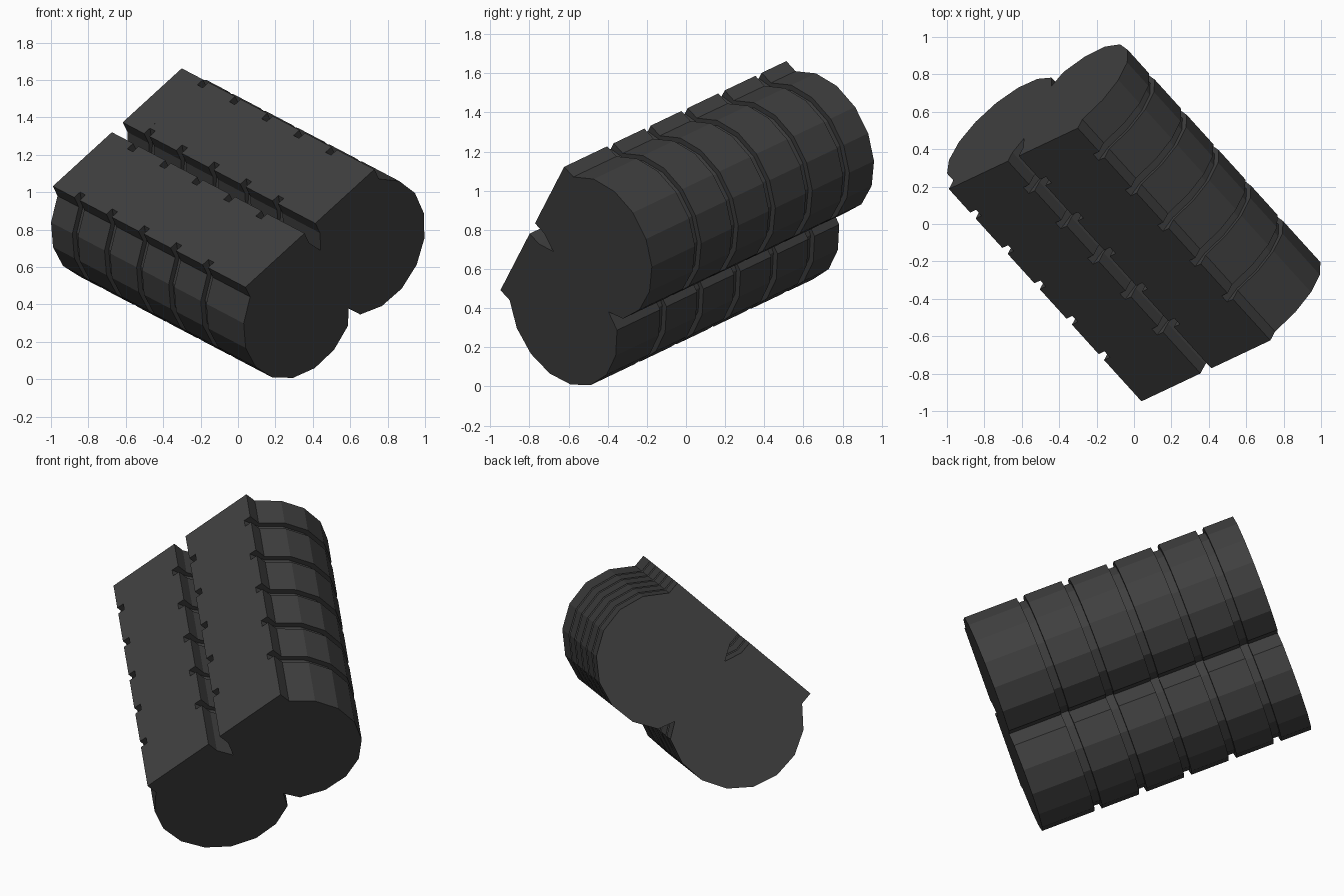
import bpy, bmesh, math
from mathutils import Vector, Matrix

cube = bpy.data.objects.get("Cube")
if cube:
    bpy.data.objects.remove(cube, do_unlink=True)

LENGTH, WIDTH, FLAT = 1.625, 0.989, 0.453   # body length, total width, one flat top
RADIUS, DEPTH = 0.387, 0.388                # lobe radius and centre depth below the flat
SEGMENTS = 8
GROOVE, INSET, LIP = 0.046, 0.03, 0.045     # groove width, depth on lobe, depth at lip

mat = bpy.data.materials.new("dark grey")
mat.use_nodes = True
grey = (0.05, 0.05, 0.05, 1)
mat.diffuse_color = grey
mat.node_tree.nodes["Principled BSDF"].inputs["Base Color"].default_value = grey


def section(cut):
    """Twin-lobe outline; cut is 0 for the full body, 1 inside a groove."""
    mid = WIDTH / 2
    centre = FLAT / 2
    radius = RADIUS - INSET * cut
    start = math.radians(125.8)
    end = math.radians(305)
    arc = []
    for i in range(SEGMENTS + 1):
        t = start + (end - start) * i / SEGMENTS
        arc.append((centre + radius * math.cos(t), -DEPTH + radius * math.sin(t)))
    foot = arc[0]
    half = [(mid, -0.17 - 0.02 * cut),            # centre groove
            (FLAT - foot[0], foot[1]),            # inner lip
            (FLAT - LIP * cut, 0),
            (LIP * cut, 0)]                       # outer lip
    half += arc
    half.append((mid, -0.612 + 0.02 * cut))       # lower crease
    mirrored = [(WIDTH - w, n) for w, n in reversed(half[1:-1])]
    return half + mirrored


# Stations along the body: each groove steps in and back out
stations = [(0, 0)]
for k in range(5):
    c = LENGTH * (0.125 + k / 6)
    a, b = c - GROOVE / 2, c + GROOVE / 2
    stations += [(a, 0), (a, 1), (b, 1), (b, 0)]
stations.append((LENGTH, 0))

bm = bmesh.new()
rings = [[bm.verts.new((s, w, n)) for w, n in section(cut)] for s, cut in stations]
for (s0, _), (s1, _), r0, r1 in zip(stations, stations[1:], rings, rings[1:]):
    for i in range(len(r0)):
        j = (i + 1) % len(r0)
        flat_top = abs(r0[i].co.z) < 1e-6 and abs(r0[j].co.z) < 1e-6
        if s0 == s1 and flat_top:
            continue
        bm.faces.new((r0[i], r0[j], r1[j], r1[i]))
bm.faces.new(rings[0])
bm.faces.new(rings[-1])
bmesh.ops.recalc_face_normals(bm, faces=bm.faces)

# Make sure the shell faces outward
if bm.calc_volume(signed=True) < 0:
    bmesh.ops.reverse_faces(bm, faces=bm.faces)

# Tilt the body into its resting pose
along = Vector((1.03, -1.135, -0.54)).normalized()
across = Vector((0.69, 0.325, 0.63))
across = (across - along * across.dot(along)).normalized()
up = along.cross(across)
pose = Matrix((along, across, up)).transposed().to_4x4()
pose.translation = Vector((-0.99, 0.187, 1.032))
bm.transform(pose)

mesh = bpy.data.meshes.new("twin_lobe_body")
bm.to_mesh(mesh)
bm.free()
mesh.materials.append(mat)
body = bpy.data.objects.new("twin_lobe_body", mesh)
bpy.context.collection.objects.link(body)
